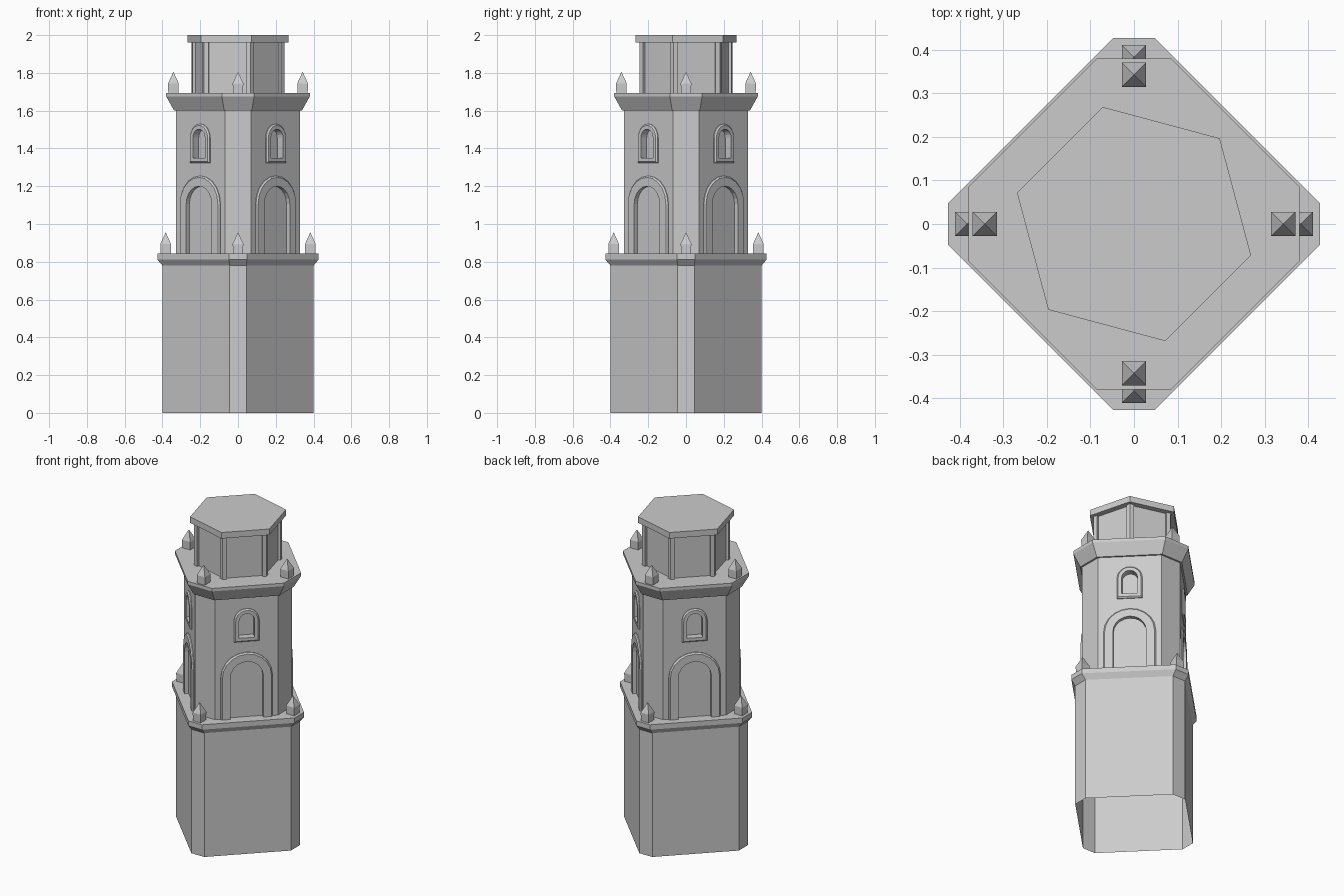
import bpy, bmesh, math
from mathutils import Vector

if "Cube" in bpy.data.objects:
    bpy.data.objects.remove(bpy.data.objects["Cube"])

DIAGONALS = [math.radians(45 + 90 * i) for i in range(4)]
WALL = 0.281          # distance from the axis to a wall of the upper shaft


def add_object(name, bm):
    bmesh.ops.recalc_face_normals(bm, faces=bm.faces)
    mesh = bpy.data.meshes.new(name)
    bm.to_mesh(mesh)
    bm.free()
    ob = bpy.data.objects.new(name, mesh)
    bpy.context.collection.objects.link(ob)
    return ob


def loft(bm, rings, bottom=True, top=True, closed=True):
    loops = [[bm.verts.new(p) for p in r] for r in rings]
    n = len(loops[0])
    for a, b in zip(loops, loops[1:]):
        for i in range(n if closed else n - 1):
            j = (i + 1) % n
            bm.faces.new((a[i], a[j], b[j], b[i]))
    if bottom:
        bm.faces.new(loops[0][::-1])
    if top:
        bm.faces.new(loops[-1])


def octagon(r, c, z):
    # diamond plan with its four points cut off
    pts = []
    for i in range(4):
        a = i * math.pi / 2
        for s in (-c, c):
            pts.append((r * math.cos(a) - s * math.sin(a),
                        r * math.sin(a) + s * math.cos(a), z))
    return pts


def arch(half, bottom, spring, segs=10):
    pts = [(half, bottom)]
    for i in range(segs + 1):
        a = math.pi * i / segs
        pts.append((half * math.cos(a), spring + half * math.sin(a)))
    return pts + [(-half, bottom)]


def on_wall(outline, angle, depth):
    n = Vector((math.cos(angle), math.sin(angle), 0))
    t = Vector((-math.sin(angle), math.cos(angle), 0))
    return [n * depth + t * u + Vector((0, 0, z)) for u, z in outline]


# Lower block with its flared ledge, open underneath
bm = bmesh.new()
loft(bm, [octagon(0.40, 0.045, 0), octagon(0.40, 0.045, 0.78),
          octagon(0.427, 0.047, 0.812), octagon(0.427, 0.047, 0.843)], bottom=False)
add_object("lower_block", bm)

# Upper shaft
bm = bmesh.new()
loft(bm, [octagon(0.327, 0.07, 0.82), octagon(0.327, 0.07, 1.62)])
shaft = add_object("upper_shaft", bm)

# Recesses for doors and windows, cut from the shaft
bm = bmesh.new()
for a in DIAGONALS:
    for outline, depth in ((arch(0.095, 0.838, 1.105), 0.012),
                           (arch(0.045, 1.35, 1.457), 0.032)):
        loft(bm, [on_wall(outline, a, WALL - depth), on_wall(outline, a, WALL + 0.05)])
cutter = add_object("recess_cutter", bm)
cutter.hide_render = True
mod = shaft.modifiers.new("recesses", 'BOOLEAN')
mod.operation = 'DIFFERENCE'
mod.solver = 'EXACT'
mod.object = cutter
bpy.context.view_layer.update()
deps = bpy.context.evaluated_depsgraph_get()
cut_mesh = bpy.data.meshes.new_from_object(shaft.evaluated_get(deps))
shaft.modifiers.clear()
shaft.data = cut_mesh
bpy.data.objects.remove(cutter)


# Raised surrounds
def surround(name, half, bottom, inner, inner_bottom, spring, closed):
    bm = bmesh.new()
    for a in DIAGONALS:
        edge = 0.008 if closed else 0
        front = arch(half - 0.008, bottom + edge, spring)
        outer, hole = arch(half, bottom, spring), arch(inner, inner_bottom, spring)
        loft(bm, [on_wall(outer, a, WALL - 0.002), on_wall(outer, a, WALL + 0.004),
                  on_wall(front, a, WALL + 0.012), on_wall(hole, a, WALL + 0.012),
                  on_wall(hole, a, WALL - 0.002)], False, False, closed)
    add_object(name, bm)


surround("door_surrounds", 0.15, 0.843, 0.095, 0.843, 1.105, False)
surround("window_surrounds", 0.073, 1.323, 0.045, 1.35, 1.457, True)

# Upper cornice
bm = bmesh.new()
loft(bm, [octagon(0.338, 0.073, 1.60), octagon(0.38, 0.085, 1.675),
          octagon(0.38, 0.085, 1.694)])
add_object("upper_cornice", bm)


# Pinnacles on both ledges
def square(x, y, h, z):
    return [(x + sx * h, y + sy * h, z) for sx, sy in ((-1, -1), (1, -1), (1, 1), (-1, 1))]


for name, r, z in (("lower_pinnacles", 0.383, 0.84), ("upper_pinnacles", 0.342, 1.69)):
    bm = bmesh.new()
    for i in range(4):
        x, y = r * math.cos(i * math.pi / 2), r * math.sin(i * math.pi / 2)
        loft(bm, [square(x, y, 0.027, z), square(x, y, 0.028, z + 0.055),
                  square(x, y, 0.001, z + 0.114)])
    add_object(name, bm)

# Six-sided lantern with corner posts and recessed panels
plan = []
R, W, D = 0.255, 0.025, 0.015
corners = [Vector((R * math.cos(a), R * math.sin(a))) for a in
           (math.radians(45 + 60 * i) for i in range(6))]
for i, p in enumerate(corners):
    q = corners[(i + 1) % 6]
    along = (q - p).normalized()
    inward = Vector((-along.y, along.x)) * D
    s, e = p + along * W, q - along * W
    plan += [p, s, s + inward, e + inward, e]
bm = bmesh.new()
loft(bm, [[(p.x, p.y, z) for p in plan] for z in (1.685, 1.965)])
add_object("lantern_walls", bm)

# Flat roof slab
bm = bmesh.new()
loft(bm, [[(0.278 * math.cos(math.radians(45 + 60 * i)),
            0.278 * math.sin(math.radians(45 + 60 * i)), z) for i in range(6)]
          for z in (1.962, 2.0)])
add_object("lantern_roof", bm)
